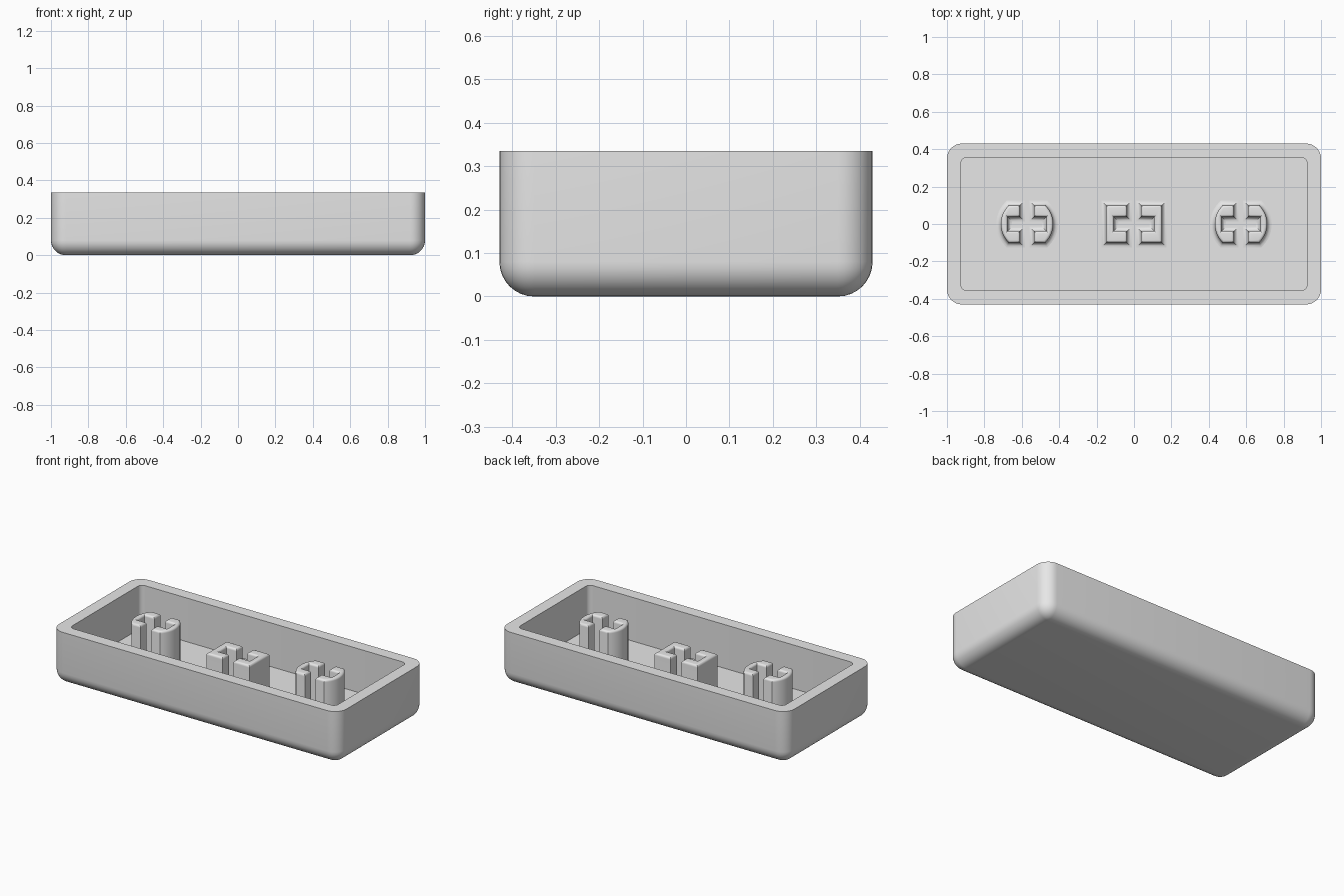
import bpy
import bmesh
from math import sin, cos, pi, asin, radians
from mathutils import Vector

cube = bpy.data.objects.get("Cube")
if cube:
    bpy.data.objects.remove(cube, do_unlink=True)

HALF_X, HALF_Y, HEIGHT = 1.0, 0.43, 0.335
WALL, FLOOR, ROUND = 0.075, 0.06, 0.08

grey = bpy.data.materials.new("plain grey")
grey.use_nodes = True
grey.diffuse_color = (0.8, 0.8, 0.8, 1)
grey.node_tree.nodes["Principled BSDF"].inputs["Base Color"].default_value = grey.diffuse_color


def rounded_rect(hx, hy, r, steps=8):
    """Counter-clockwise outline of a rectangle with rounded corners."""
    points = []
    for i, (sx, sy) in enumerate(((1, 1), (-1, 1), (-1, -1), (1, -1))):
        for k in range(steps + 1):
            a = (i + k / steps) * pi / 2
            points.append((sx * (hx - r) + r * cos(a), sy * (hy - r) + r * sin(a)))
    return points


def offset(outline, d):
    """Move every side of a closed outline outward by d."""
    result = []
    n = len(outline)
    for i in range(n):
        p = Vector(outline[i])
        e1 = (p - Vector(outline[i - 1])).normalized()
        e2 = (Vector(outline[(i + 1) % n]) - p).normalized()
        n1, n2 = Vector((e1.y, -e1.x)), Vector((e2.y, -e2.x))
        result.append(p + (n1 + n2) * d / (1 + n1.dot(n2)))
    return result


def loft(name, rings):
    """Skin a stack of (outline, z) rings and cap both ends."""
    bm = bmesh.new()
    loops = [[bm.verts.new((p[0], p[1], z)) for p in pts] for pts, z in rings]
    for low, high in zip(loops, loops[1:]):
        for i in range(len(low)):
            j = (i + 1) % len(low)
            bm.faces.new((low[i], low[j], high[j], high[i]))
    bm.faces.new(loops[0][::-1])
    bm.faces.new(loops[-1])
    bmesh.ops.remove_doubles(bm, verts=bm.verts, dist=0.0003)
    bmesh.ops.recalc_face_normals(bm, faces=bm.faces)
    mesh = bpy.data.meshes.new(name)
    bm.to_mesh(mesh)
    bm.free()
    mesh.materials.append(grey)
    obj = bpy.data.objects.new(name, mesh)
    bpy.context.collection.objects.link(obj)
    bpy.ops.object.select_all(action="DESELECT")
    obj.select_set(True)
    bpy.context.view_layer.objects.active = obj
    bpy.ops.object.shade_smooth_by_angle(angle=radians(35))
    return obj


# Hollow shell: rounded underside, outer wall, rim, inner wall and floor
shell = []
for k in range(9):
    a = k / 8 * pi / 2
    inset = ROUND * (1 - sin(a))
    shell.append((rounded_rect(HALF_X - inset, HALF_Y - inset, max(ROUND - inset, 0.0001)),
                  ROUND * (1 - cos(a))))
shell.append((rounded_rect(HALF_X, HALF_Y, ROUND), HEIGHT))
inner = rounded_rect(HALF_X - WALL, HALF_Y - WALL, 0.03)
shell += [(inner, HEIGHT), (inner, FLOOR)]
loft("shell", shell)

# Bracket-shaped post outlines: one outer side, plus a shared slotted inner side
GAP, DEPTH, SLOT = 0.037, 0.1, 0.038


def bracket(outer, slot_x):
    return ([(GAP, -DEPTH)] + outer + [(GAP, DEPTH), (GAP, SLOT), (slot_x, SLOT),
                                       (slot_x, -SLOT), (GAP, -SLOT)])


R = 0.14
limit = asin(DEPTH / R)
arc = [(R * cos(limit * k / 6), R * sin(limit * k / 6)) for k in range(-6, 7)]
square_post = bracket([(0.15, -DEPTH), (0.15, DEPTH)], 0.108)
round_post = bracket(arc, 0.104)


def post(name, outline, x, side, top, fillet=0.025, edge=0.014, steps=5):
    """Post with a flared foot and a rounded top edge."""
    shape = [(x + side * px, side * py) for px, py in outline]
    rings = [(offset(shape, fillet), FLOOR - 0.01)]
    angles = [k / steps * pi / 2 for k in range(steps + 1)]
    for a in angles:
        rings.append((offset(shape, fillet * (1 - sin(a))), FLOOR + fillet * (1 - cos(a))))
    for a in angles:
        rings.append((offset(shape, -edge * (1 - cos(a))), top - edge * (1 - sin(a))))
    loft(name, rings)


for label, outline, x, top in (("right_post", round_post, -0.572, 0.333),
                               ("centre_post", square_post, 0, 0.285),
                               ("left_post", round_post, 0.572, 0.333)):
    post(label + "_left_half", outline, x, 1, top)
    post(label + "_right_half", outline, x, -1, top)
